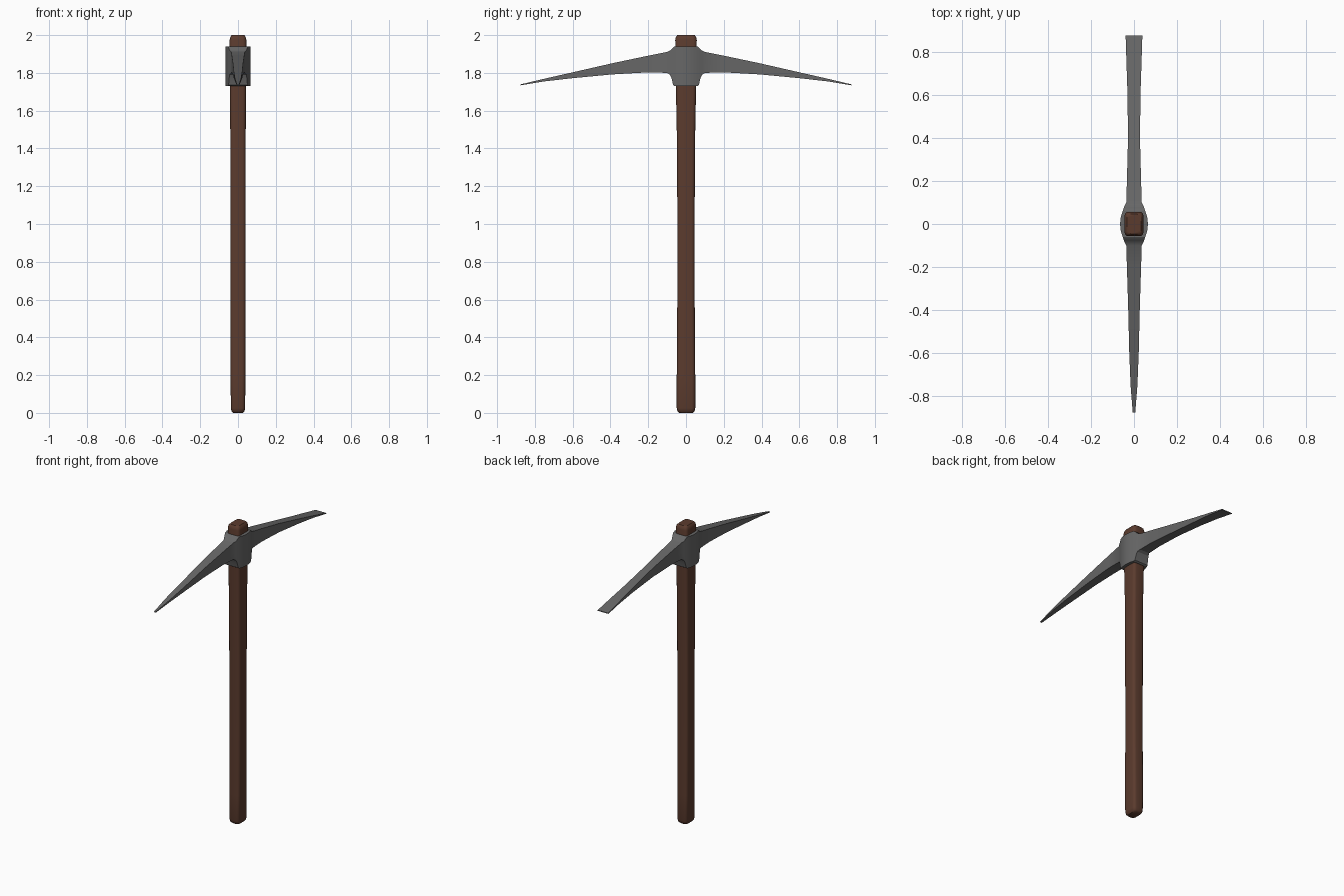
import bpy, bmesh, math
from mathutils import Vector

if "Cube" in bpy.data.objects:
    bpy.data.objects.remove(bpy.data.objects["Cube"])


def material(name, rgb):
    m = bpy.data.materials.new(name)
    m.diffuse_color = (*rgb, 1)
    m.use_nodes = True
    m.node_tree.nodes["Principled BSDF"].inputs["Base Color"].default_value = m.diffuse_color
    return m


def loft(name, rings, mat, angle):
    """Skin a list of equal-length point rings and cap both ends."""
    bm = bmesh.new()
    vr = [[bm.verts.new(p) for p in r] for r in rings]
    for a, b in zip(vr, vr[1:]):
        n = len(a)
        for i in range(n):
            bm.faces.new((a[i], a[(i + 1) % n], b[(i + 1) % n], b[i]))
    bm.faces.new(vr[0])
    bm.faces.new(vr[-1])
    bmesh.ops.recalc_face_normals(bm, faces=bm.faces)
    me = bpy.data.meshes.new(name)
    bm.to_mesh(me)
    bm.free()
    ob = bpy.data.objects.new(name, me)
    bpy.context.collection.objects.link(ob)
    me.materials.append(mat)
    bpy.ops.object.select_all(action='DESELECT')
    ob.select_set(True)
    bpy.context.view_layer.objects.active = ob
    bpy.ops.object.shade_smooth_by_angle(angle=math.radians(angle))
    return ob


def rounded_rect(hx, hy, r, steps=3):
    pts = []
    for q, (sx, sy) in enumerate([(1, 1), (-1, 1), (-1, -1), (1, -1)]):
        for k in range(steps + 1):
            a = math.pi / 2 * (q + k / steps)
            pts.append((sx * (hx - r) + r * math.cos(a), sy * (hy - r) + r * math.sin(a)))
    return pts


wood = material("brown wood", (0.105, 0.044, 0.027))
iron = material("grey iron", (0.135, 0.135, 0.135))

# Handle: z, half x, half y; slightly waisted with rounded ends
handle = [(0, .027, .037), (.008, .034, .045), (.025, .038, .049), (.2, .039, .049),
          (.6, .040, .046), (1.1, .041, .046), (1.5, .041, .049), (1.75, .043, .054),
          (1.975, .044, .057), (1.992, .040, .053), (2.0, .033, .046)]
loft("handle", [[(x, y, z) for x, y in rounded_rect(hx, hy, .018)] for z, hx, hy in handle],
     wood, 40)

# Head side profile from the centre outwards: distance, bottom z, top z
profile = [(.03, 1.73, 1.94), (.06, 1.73, 1.94), (.068, 1.735, 1.935), (.076, 1.77, 1.926),
           (.085, 1.79, 1.918), (.1, 1.80, 1.911), (.2, 1.803, 1.891), (.39, 1.792, 1.851),
           (.6, 1.772, 1.803), (.75, 1.755, 1.769), (.877, 1.734, 1.739)]
# Half widths along the same stations for the pointed and the chisel arm
eye = [.062, .053, .050, .047, .044, .036]
point = eye + [.033, .027, .022, .016, .006]
chisel = eye + [.033, .028, .030, .035, .039]


def section(y, hw, z0, z1):
    return [(-hw, y, z0), (hw, y, z0), (hw, y, z1), (-hw, y, z1)]


rings = [section(-d, w, a, b) for (d, a, b), w in zip(profile, point)][::-1]
rings.append(section(0, .065, 1.73, 1.94))
rings += [section(d, w, a, b) for (d, a, b), w in zip(profile, chisel)]
loft("pick_head", rings, iron, 30)
